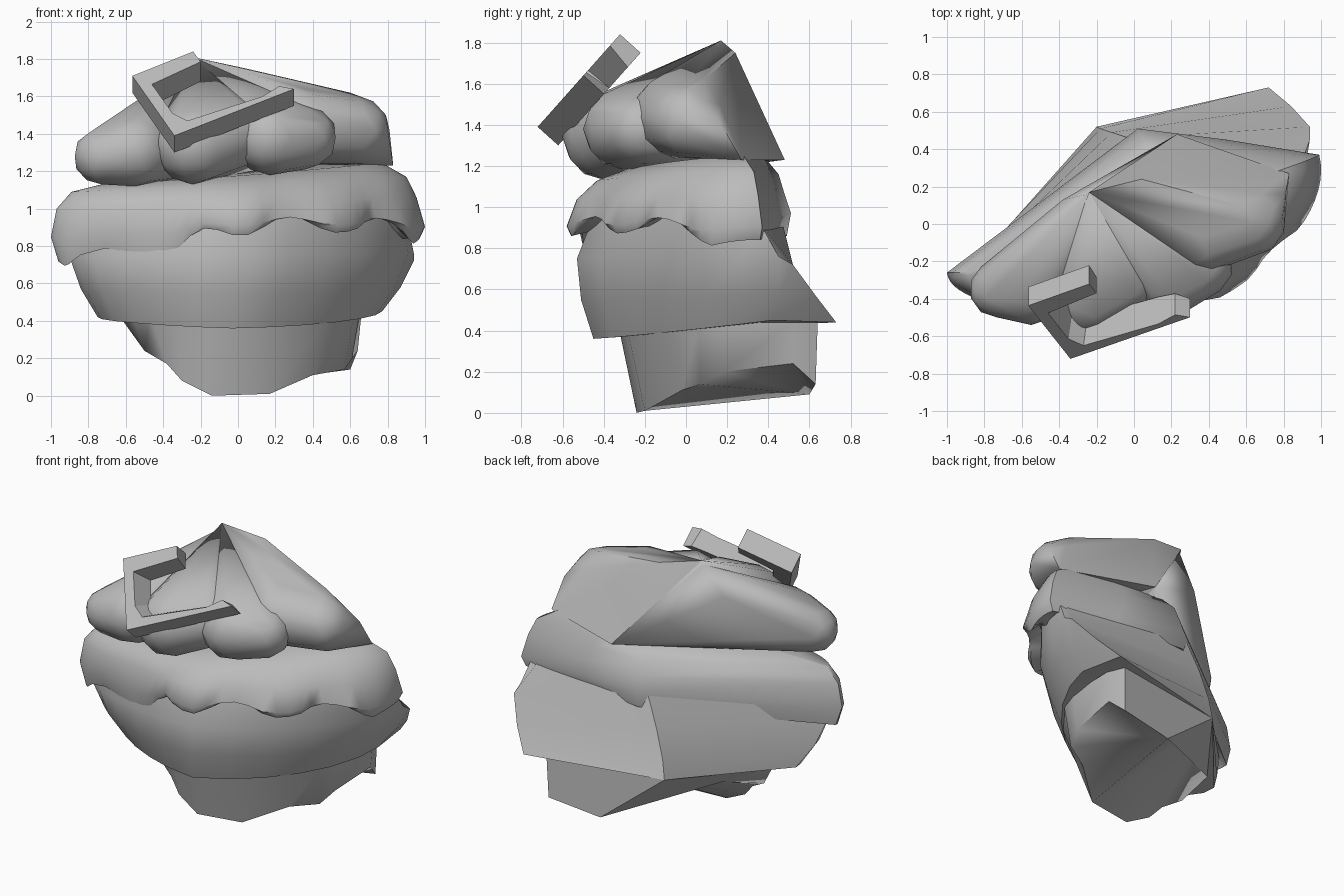
import bpy, bmesh, math
from mathutils import Vector, Matrix

if "Cube" in bpy.data.objects:
    bpy.data.objects.remove(bpy.data.objects["Cube"])

grey = bpy.data.materials.new("plain_grey")
grey.diffuse_color = (0.5, 0.5, 0.5, 1)
grey.use_nodes = True
grey.node_tree.nodes["Principled BSDF"].inputs["Base Color"].default_value = grey.diffuse_color


def finish(bm, name, angle=40):
    bmesh.ops.recalc_face_normals(bm, faces=bm.faces)
    mesh = bpy.data.meshes.new(name)
    bm.to_mesh(mesh)
    bm.free()
    mesh.materials.append(grey)
    ob = bpy.data.objects.new(name, mesh)
    bpy.context.collection.objects.link(ob)
    bpy.context.view_layer.objects.active = ob
    ob.select_set(True)
    bpy.ops.object.shade_smooth_by_angle(angle=math.radians(angle))
    ob.select_set(False)
    return ob


def lerp_table(table, x):
    if x <= table[0][0]:
        return table[0][1]
    for (x0, z0), (x1, z1) in zip(table, table[1:]):
        if x <= x1:
            return z0 + (z1 - z0) * (x - x0) / (x1 - x0)
    return table[-1][1]


def ring(left, right, front, back, n=16, height=None, bulge=None):
    """Skewed half-ellipse from left to right (flatter left), then back corners."""
    l, r, f = Vector(left), Vector(right), Vector(front)
    c, a = (l + r) / 2, (r - l) / 2
    pts = []
    for i in range(n + 1):
        t = math.pi * (1 - i / n)
        flat = 0.45 * max(0, -math.cos(t))
        p = c + a * math.cos(t) + (f - c) * math.sin(t) * (1 - flat)
        if height:
            p.z = height(p.x)
        if bulge and t < 1.8:
            s = 1 + bulge(p.x) * math.sin(t)
            p.x, p.y = p.x * s, p.y * s
        pts.append(p)
    return pts + [Vector(b) for b in back]


def bridge(bm, rings):
    rows = [[bm.verts.new(p) for p in r] for r in rings]
    k = len(rows[0])
    for a, b in zip(rows, rows[1:]):
        for i in range(k):
            j = (i + 1) % k
            bm.faces.new((a[i], a[j], b[j], b[i]))
    return rows


def fan(bm, row, apex=None):
    k = len(row)
    tip = bm.verts.new(apex or sum((v.co for v in row), Vector()) / k)
    for i in range(k):
        bm.faces.new((row[i], row[(i + 1) % k], tip))


def loft(name, rings, bottom=None, angle=40):
    bm = bmesh.new()
    rows = bridge(bm, rings)
    fan(bm, rows[0], bottom)
    fan(bm, rows[-1])
    bmesh.ops.remove_doubles(bm, verts=bm.verts, dist=0.002)
    return finish(bm, name, angle)


def blob(name, balls, corners):
    """Hull around balls (x, y, z, radius) and sharp corner points."""
    bm = bmesh.new()
    for x, y, z, r in balls:
        bmesh.ops.create_icosphere(bm, subdivisions=2, radius=r,
                                   matrix=Matrix.Translation((x, y, z)))
    bmesh.ops.delete(bm, geom=bm.edges[:], context='EDGES_FACES')
    for c in corners:
        bm.verts.new(c)
    out = bmesh.ops.convex_hull(bm, input=bm.verts[:])
    junk = {g for g in out["geom_interior"] + out["geom_unused"]
            if isinstance(g, bmesh.types.BMVert) and g.is_valid}
    bmesh.ops.delete(bm, geom=list(junk), context='VERTS')
    return finish(bm, name, 38)


# base: slanting underside fanned to a back corner, with a pit on the right
apex = Vector((-0.2, 0.52, 0.43))
lower = [(-0.63, -0.04, 0.42), (-0.50, -0.13, 0.24), (-0.38, -0.18, 0.17),
         (-0.30, -0.21, 0.08), (-0.14, -0.24, 0.0), (0.17, -0.2, 0.01),
         (0.40, -0.02, 0.11), (0.57, 0.07, 0.14), (0.61, 0.18, 0.20),
         (0.64, 0.52, 0.24), (0.60, 0.63, 0.14), (0.23, 0.60, 0.09)]
upper = [(-0.63, -0.04, 0.44), (-0.57, -0.17, 0.44), (-0.47, -0.24, 0.43),
         (-0.34, -0.29, 0.43), (-0.14, -0.33, 0.43), (0.22, -0.29, 0.43),
         (0.48, -0.14, 0.43), (0.62, 0.06, 0.43), (0.65, 0.18, 0.44),
         (0.66, 0.52, 0.44), (0.61, 0.64, 0.44), apex]
bm = bmesh.new()
row = bridge(bm, [lower, upper])[0]
tip = bm.verts.new(apex)
under = row[:6] + [row[11]]
for a, b in zip(under, under[1:]):
    bm.faces.new((a, b, tip))
bm.faces.new((row[11], row[0], tip))
for a, b in zip(row[5:10], row[6:11]):
    bm.faces.new((a, b, row[11]))
bmesh.ops.remove_doubles(bm, verts=bm.verts, dist=0.002)
finish(bm, "base", 60)

# bowl, leaning out to a low corner at the back
loft("bowl", [
    ring((-0.75, -0.12, 0.42), (0.77, 0.42, 0.45), (-0.03, -0.45, 0.36),
         [(0.72, 0.73, 0.44), apex], 12),
    ring((-0.84, -0.2, 0.57), (0.87, 0.46, 0.58), (0.0, -0.51, 0.55),
         [(0.84, 0.63, 0.57), (-0.18, 0.51, 0.56)], 12),
    ring((-0.9, -0.25, 0.74), (0.94, 0.45, 0.76), (0.03, -0.53, 0.75),
         [(0.94, 0.52, 0.72), (-0.12, 0.49, 0.75)], 12),
    ring((-0.88, -0.24, 0.96), (0.90, 0.34, 0.96), (0.04, -0.44, 0.98),
         [(0.85, 0.36, 0.92), (-0.03, 0.46, 0.96)], 12)],
    bottom=apex)

# lower topping with a wavy lip
wave = [(-0.98, 0.73), (-0.92, 0.69), (-0.85, 0.75), (-0.7, 0.79),
        (-0.55, 0.76), (-0.45, 0.73), (-0.35, 0.76), (-0.25, 0.86),
        (-0.15, 0.91), (-0.05, 0.86), (0.08, 0.86), (0.15, 0.92),
        (0.27, 0.97), (0.35, 0.94), (0.45, 0.87), (0.58, 0.88),
        (0.72, 0.96), (0.8, 0.93), (0.9, 0.81), (0.98, 0.85)]


def lip(x):
    return lerp_table(wave, x)


def swell(x):
    return min(0.09, max(0, 1.3 * (0.95 - lip(x))))


loft("lower_topping", [
    ring((-0.88, -0.2, 0.8), (0.92, 0.34, 0.9), (0.04, -0.43, 0.9),
         [(0.5, 0.40, 0.9), (0.02, 0.44, 0.87)], 40, lambda x: lip(x) + 0.03),
    ring((-0.96, -0.25, 0.8), (0.96, 0.36, 0.9), (0.05, -0.51, 0.9),
         [(0.5, 0.43, 0.88), (0.02, 0.49, 0.86)], 40, lip, swell),
    ring((-1.0, -0.26, 0.84), (0.99, 0.37, 0.9), (0.05, -0.53, 0.9),
         [(0.5, 0.45, 0.94), (0.02, 0.51, 0.97)], 40,
         lambda x: 0.45 * lip(x) + 0.52, swell),
    ring((-0.97, -0.26, 1.0), (0.95, 0.35, 1.06), (0.05, -0.51, 1.04),
         [(0.45, 0.43, 1.04), (0.03, 0.48, 1.06)], 40, None,
         lambda x: 0.4 * swell(x)),
    ring((-0.89, -0.26, 1.09), (0.90, 0.33, 1.17), (0.05, -0.43, 1.13),
         [(0.42, 0.40, 1.14), (0.05, 0.45, 1.16)], 40),
    ring((-0.73, -0.2, 1.13), (0.76, 0.28, 1.25), (0.05, -0.30, 1.18),
         [(0.4, 0.36, 1.24), (0.1, 0.4, 1.22)], 40)],
    angle=50)

# upper topping: four lobes rising to one peak
peak = (-0.24, 0.17, 1.81)
back_corner = (0.23, 0.48, 1.23)
blob("right_lobe", [(0.36, -0.07, 1.44, 0.2), (0.63, 0.01, 1.42, 0.18)],
     [peak, (0.04, 0.24, 1.75), back_corner, (0.83, 0.27, 1.23),
      (0.81, 0.16, 1.42), (0.6, 0.09, 1.62)])
blob("centre_right_lobe", [(0.17, -0.30, 1.38, 0.2), (0.36, -0.22, 1.38, 0.17)],
     [peak, back_corner])
blob("centre_left_lobe", [(-0.24, -0.39, 1.34, 0.21), (-0.02, -0.28, 1.4, 0.19)],
     [peak, back_corner])
blob("left_lobe", [(-0.73, -0.35, 1.28, 0.15), (-0.55, -0.35, 1.31, 0.19)],
     [(-0.24, 0.16, 1.78), (-0.38, 0.13, 1.58), (0.0, 0.30, 1.58),
      back_corner])

# tilted open frame with a sloping inner edge
front = [(-0.24, 1.84), (-0.565, 1.71), (-0.34, 1.39), (0.30, 1.64),
         (0.22, 1.655), (0.13, 1.60), (-0.27, 1.47), (-0.35, 1.51),
         (-0.46, 1.665), (-0.20, 1.785)]
rear = front[:4] + [(0.22, 1.67), (0.13, 1.65), (-0.25, 1.53),
                    (-0.33, 1.56), (-0.40, 1.67), (-0.20, 1.77)]


def tilt(x, z):
    return Vector((x, -0.73 + 0.89 * (z - 1.38), z))


bm = bmesh.new()
rows = bridge(bm, [[tilt(*p) for p in front],
                   [tilt(*p) + Vector((0, 0.1, -0.09)) for p in rear]])
for r in rows:
    bm.faces.new(r)
finish(bm, "frame", 20)
